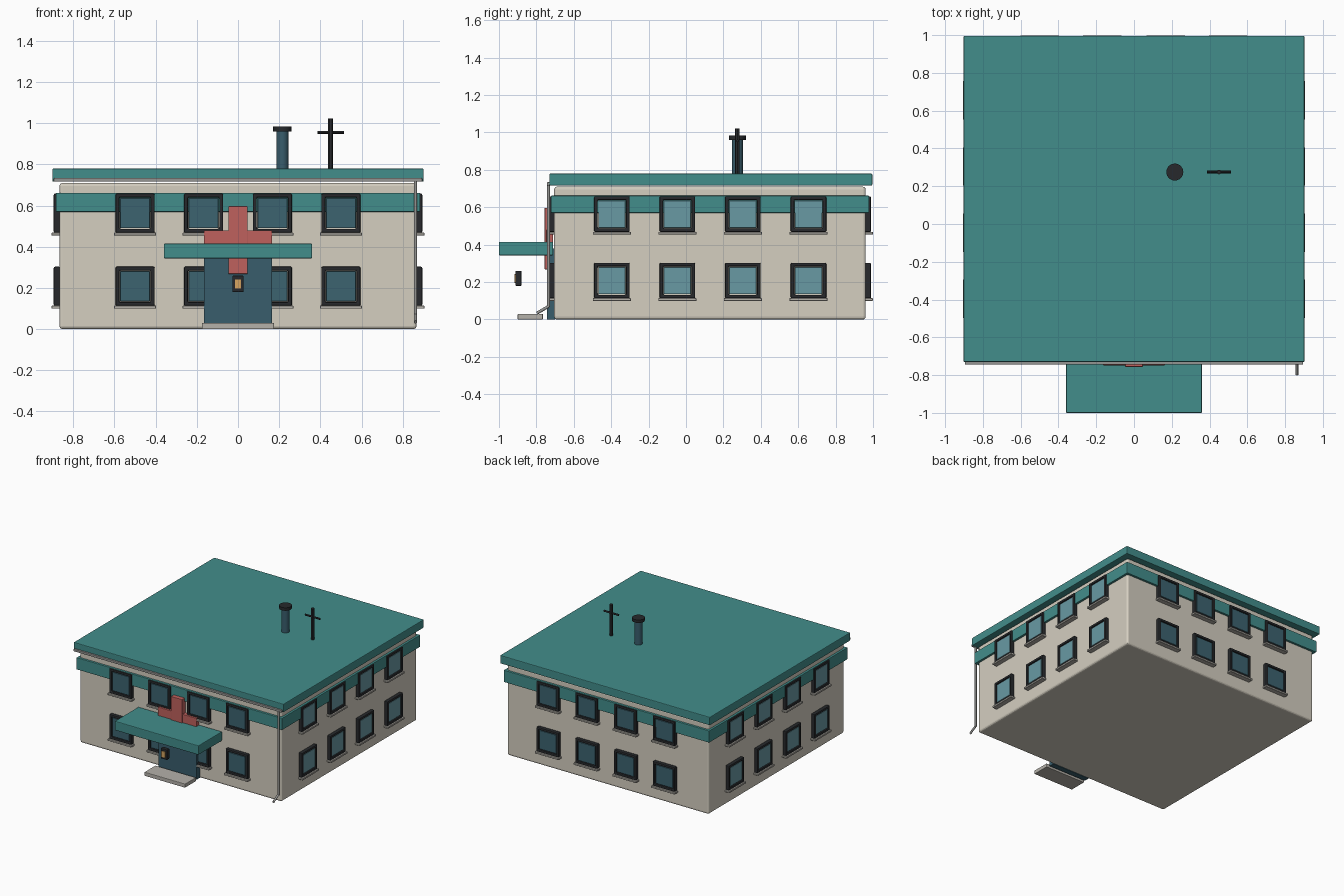
import bpy, bmesh, math
from mathutils import Matrix, Vector

if "Cube" in bpy.data.objects:
    bpy.data.objects.remove(bpy.data.objects["Cube"])


def material(name, r, g, b):
    m = bpy.data.materials.new(name)
    m.diffuse_color = (r, g, b, 1)
    m.use_nodes = True
    m.node_tree.nodes["Principled BSDF"].inputs["Base Color"].default_value = m.diffuse_color
    return m


WALL = material("plaster", 0.66, 0.62, 0.53)
TEAL = material("teal", 0.055, 0.27, 0.26)
DARK = material("dark_metal", 0.02, 0.022, 0.025)
GLASS = material("dark_glass", 0.045, 0.125, 0.16)
SIDE_GLASS = material("light_glass", 0.14, 0.32, 0.37)
BLUE = material("door_blue", 0.04, 0.11, 0.15)
RED = material("red", 0.52, 0.12, 0.11)
STONE = material("stone", 0.46, 0.44, 0.40)
PIPE = material("pipe_grey", 0.30, 0.30, 0.29)
AMBER = material("lamp_amber", 0.68, 0.38, 0.12)


def finish(name, bm, mat, bevel=0.0, segments=2, matrix=None, smooth=False):
    """Bevel the sharp edges, then turn the bmesh into an object."""
    bmesh.ops.recalc_face_normals(bm, faces=bm.faces)
    if bevel:
        edges = [e for e in bm.edges if e.calc_face_angle(0) > 0.5]
        bmesh.ops.bevel(bm, geom=edges, offset=bevel, segments=segments,
                        profile=0.5, affect='EDGES')
    if matrix:
        bm.transform(matrix)
    me = bpy.data.meshes.new(name)
    bm.to_mesh(me)
    bm.free()
    me.materials.append(mat)
    ob = bpy.data.objects.new(name, me)
    bpy.context.collection.objects.link(ob)
    if smooth:
        bpy.ops.object.select_all(action='DESELECT')
        ob.select_set(True)
        bpy.context.view_layer.objects.active = ob
        bpy.ops.object.shade_smooth_by_angle()
    return ob


def box(name, x, y, z, mat, bevel=0.004, segments=2, matrix=None):
    """Box from (min, max) pairs."""
    lo, hi = Vector((x[0], y[0], z[0])), Vector((x[1], y[1], z[1]))
    bm = bmesh.new()
    bmesh.ops.create_cube(bm, size=1)
    bm.transform(Matrix.Translation((lo + hi) / 2) @ Matrix.Diagonal((*(hi - lo), 1)))
    return finish(name, bm, mat, bevel, segments, matrix)


def rod(name, a, b, r, mat, sides=24):
    """Cylinder between two points."""
    a, b = Vector(a), Vector(b)
    d = b - a
    bm = bmesh.new()
    bmesh.ops.create_cone(bm, cap_ends=True, segments=sides, radius1=r, radius2=r, depth=d.length)
    m = Matrix.Translation((a + b) / 2) @ d.to_track_quat('Z', 'Y').to_matrix().to_4x4()
    return finish(name, bm, mat, matrix=m, smooth=True)


def frame(name, size, width, depth, matrix):
    """Square ring facing -y."""
    bm = bmesh.new()
    h = size / 2
    corners = [(-1, -1), (1, -1), (1, 1), (-1, 1)]
    outer = [bm.verts.new((x * h, 0.004, z * h)) for x, z in corners]
    inner = [bm.verts.new((x * (h - width), 0.004, z * (h - width))) for x, z in corners]
    for i in range(4):
        j = (i + 1) % 4
        bm.faces.new((outer[i], outer[j], inner[j], inner[i]))
    new = bmesh.ops.extrude_face_region(bm, geom=bm.faces[:])["geom"]
    bmesh.ops.translate(bm, vec=(0, -depth - 0.004, 0),
                        verts=[v for v in new if isinstance(v, bmesh.types.BMVert)])
    return finish(name, bm, DARK, 0.006, 2, matrix)


# building body, band and roof slab
X, Y0, Y1 = 0.867, -0.705, 0.961
box("walls", (-X, X), (Y0, Y1), (0, 0.71), WALL, 0.015, 3)
box("upper_band", (-X - 0.017, X + 0.017), (Y0 - 0.017, Y1 + 0.017), (0.57, 0.662), TEAL, 0.003)
box("roof", (-0.902, 0.902), (-0.73, 0.996), (0.716, 0.78), TEAL, 0.005)

# windows: four per storey on each side
front_xs = [-0.5, -0.167, 0.167, 0.5]
side_ys = [-0.396, -0.046, 0.304, 0.655]
facades = [("front", 0, [(x, Y0) for x in front_xs], GLASS),
           ("right", 90, [(X, y) for y in side_ys], SIDE_GLASS),
           ("back", 180, [(x, Y1) for x in front_xs], GLASS),
           ("left", -90, [(-X, y) for y in side_ys], SIDE_GLASS)]
for side, angle, spots, glass in facades:
    for floor, z in (("lower", 0.208), ("upper", 0.563)):
        for i, (x, y) in enumerate(spots, 1):
            m = Matrix.Translation((x, y, z)) @ Matrix.Rotation(math.radians(angle), 4, 'Z')
            tag = f"{side}_{floor}_window_{i}"
            frame(tag + "_frame", 0.19, 0.019, 0.028, m)
            box(tag + "_pane", (-0.073, 0.073), (-0.022, 0.004), (-0.073, 0.073), glass, 0.002, 1, m)
            box(tag + "_sill", (-0.102, 0.102), (-0.038, 0.004), (-0.109, -0.094), STONE, 0.002, 1, m)

# entrance: door, step, canopy
box("door", (-0.165, 0.165), (-0.744, -0.70), (0.0, 0.38), BLUE, 0.003)
box("door_step", (-0.175, 0.175), (-0.90, -0.765), (0, 0.03), STONE, 0.004)
box("canopy", (-0.36, 0.36), (-1.0, -0.71), (0.343, 0.415), TEAL, 0.005)

# red cross sign
box("cross_upright", (-0.047, 0.047), (-0.756, -0.71), (0.268, 0.597), RED, 0.003)
box("cross_bar", (-0.165, 0.165), (-0.748, -0.71), (0.387, 0.48), RED, 0.003)

# lamp under the canopy
box("lamp_housing", (-0.027, 0.027), (-0.912, -0.88), (0.18, 0.26), DARK, 0.004)
box("lamp_glass", (-0.015, 0.015), (-0.918, -0.90), (0.196, 0.242), AMBER, 0.002)

# gutter and downspout with angled outlet
box("gutter", (-0.895, 0.895), (-0.744, -0.726), (0.716, 0.734), PIPE, 0.004)
rod("downspout", (0.862, -0.735, 0.72), (0.862, -0.735, 0.066), 0.008, PIPE, 16)
rod("downspout_outlet", (0.862, -0.735, 0.07), (0.862, -0.797, 0.034), 0.008, PIPE, 16)

# roof vent and antenna
rod("vent_pipe", (0.216, 0.275, 0.77), (0.216, 0.275, 0.965), 0.029, BLUE, 24)
rod("vent_cap", (0.216, 0.275, 0.96), (0.216, 0.275, 0.983), 0.045, DARK, 24)
rod("antenna_pole", (0.45, 0.275, 0.77), (0.45, 0.275, 1.022), 0.012, DARK, 12)
rod("antenna_bar", (0.386, 0.275, 0.955), (0.514, 0.275, 0.955), 0.007, DARK, 12)
